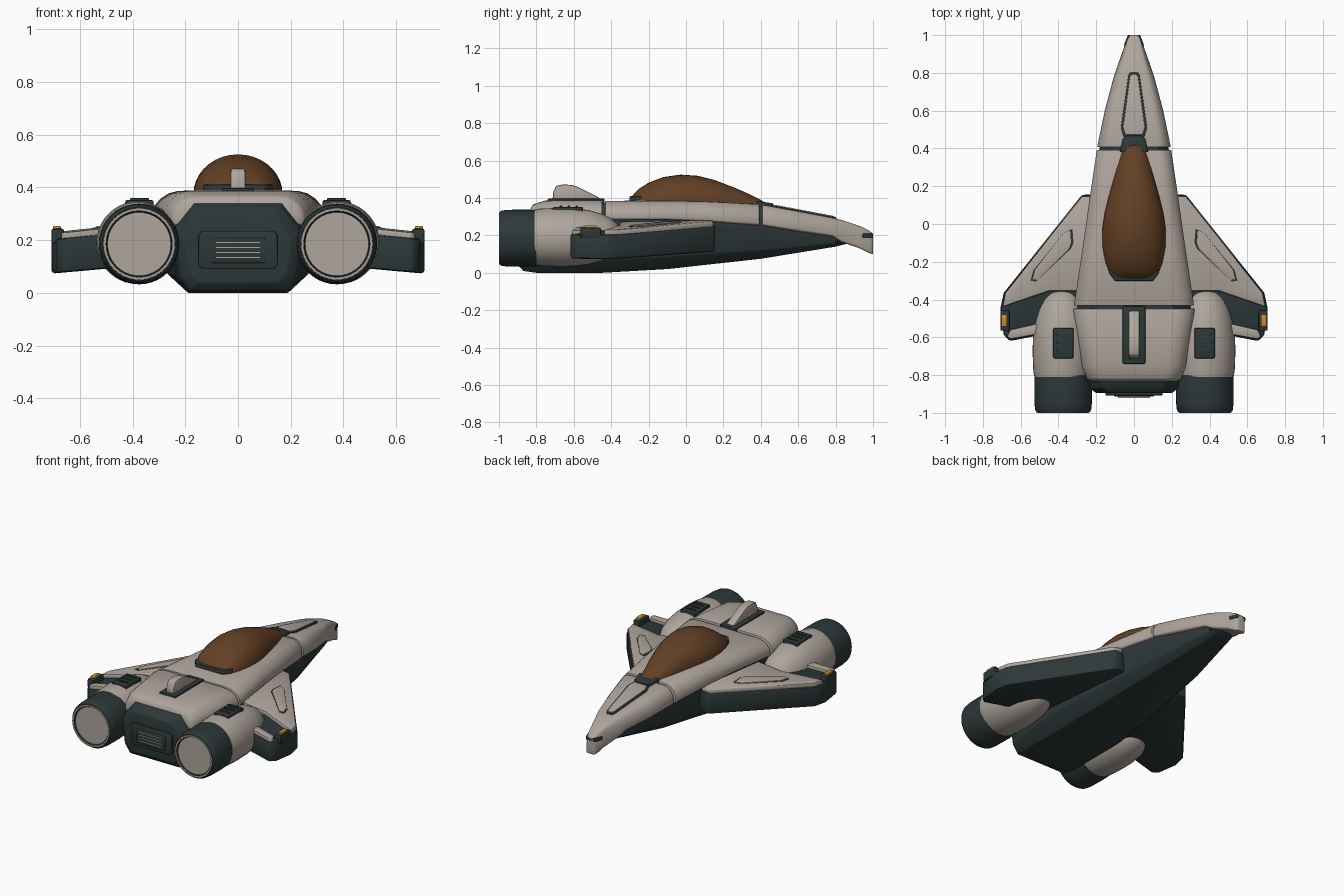
import bpy, bmesh, math

cube = bpy.data.objects.get("Cube")
if cube:
    bpy.data.objects.remove(cube, do_unlink=True)


def material(name, rgb):
    m = bpy.data.materials.new(name)
    m.use_nodes = True
    m.diffuse_color = (*rgb, 1)
    m.node_tree.nodes["Principled BSDF"].inputs["Base Color"].default_value = (*rgb, 1)
    return m


GREY = material("warm grey", (0.43, 0.38, 0.335))
DARK = material("dark slate", (0.026, 0.040, 0.041))
BROWN = material("amber brown glass", (0.125, 0.052, 0.018))
BEIGE = material("engine glow beige", (0.60, 0.42, 0.21))
ORANGE = material("orange lamp", (0.60, 0.26, 0.03))
SIDES = (("left", 1), ("right", -1))


def loft(name, rings, mat, bevel=0.0, sharp=38):
    """Skin a row of closed rings, cap both ends, bevel the sharp edges."""
    bm = bmesh.new()
    rows = [[bm.verts.new(p) for p in ring] for ring in rings]
    n = len(rows[0])
    for a, b in zip(rows, rows[1:]):
        for i in range(n):
            j = (i + 1) % n
            bm.faces.new((a[i], a[j], b[j], b[i]))
    bm.faces.new(rows[0])
    bm.faces.new(rows[-1])
    bmesh.ops.recalc_face_normals(bm, faces=bm.faces)
    if bevel:
        edges = [e for e in bm.edges if e.calc_face_angle(0) > math.radians(sharp)]
        bmesh.ops.bevel(bm, geom=edges, offset=bevel, segments=2, profile=0.5,
                        affect='EDGES', clamp_overlap=True)
    mesh = bpy.data.meshes.new(name)
    bm.to_mesh(mesh)
    bm.free()
    mesh.materials.append(mat)
    mesh.polygons.foreach_set("use_smooth", [True] * len(mesh.polygons))
    mesh.set_sharp_from_angle(angle=math.radians(sharp))
    ob = bpy.data.objects.new(name, mesh)
    bpy.context.collection.objects.link(ob)
    return ob


def prism(name, outline, low, high, mat, bevel=0.0, side=1):
    """Plan outline raised between two heights, each a number or f(x, y)."""
    def ring(h):
        return [(side * x, y, h(x, y) if callable(h) else h) for x, y in outline]
    return loft(name, [ring(low), ring(high)], mat, bevel)


def box(name, x0, x1, y0, y1, z0, z1, mat, bevel=0.0, side=1):
    return prism(name, [(x0, y0), (x1, y0), (x1, y1), (x0, y1)], z0, z1, mat, bevel, side)


def mirrored(half):
    return half + [(-x, y) for x, y in reversed(half)]


def lathe(name, cx, cz, profile, mat, bevel=0.0):
    n = 40
    return loft(name, [[(cx + r * math.cos(math.tau * i / n), y,
                         cz + r * math.sin(math.tau * i / n)) for i in range(n)]
                       for y, r in profile], mat, bevel)


# Hull shells: stations of (y, half width, top, lower edge)
def shell(name, stations):
    shape = [(0.9, 0), (1, 0.08), (1, 0.36), (0.975, 0.55), (0.92, 0.73),
             (0.82, 0.91), (0.72, 0.98), (0.6, 1)]
    rings = []
    for y, w, top, edge in stations:
        half = [(w * a, edge + (top - edge) * b) for a, b in shape]
        rings.append([(x, y, z) for x, z in mirrored(half)])
    loft(name, rings, GREY, 0.006)


shell("rear_deck", [(-0.835, 0.225, 0.335, 0.25), (-0.82, 0.25, 0.365, 0.25),
                    (-0.75, 0.275, 0.387, 0.26), (-0.448, 0.322, 0.388, 0.27)])
shell("cockpit_shell", [(-0.432, 0.318, 0.385, 0.28), (-0.1, 0.268, 0.386, 0.28),
                        (0.1, 0.24, 0.382, 0.272), (0.393, 0.197, 0.368, 0.25)])
shell("nose_shell", [(0.407, 0.195, 0.365, 0.25), (0.6, 0.155, 0.33, 0.22),
                     (0.78, 0.107, 0.295, 0.195), (0.83, 0.09, 0.283, 0.165),
                     (0.93, 0.055, 0.25, 0.13), (0.98, 0.04, 0.225, 0.105),
                     (1.0, 0.028, 0.21, 0.10)])

# Dark lower hull: (y, half width, top, side height, keel half width, keel height)
rings = []
for y, w, top, mid, keel, low in [
        (-0.895, 0.20, 0.30, 0.21, 0.15, 0.04), (-0.87, 0.235, 0.325, 0.23, 0.18, 0.01),
        (-0.80, 0.255, 0.35, 0.25, 0.19, 0.0), (-0.45, 0.30, 0.372, 0.285, 0.19, 0.0),
        (-0.1, 0.255, 0.37, 0.285, 0.17, 0.02), (0.4, 0.183, 0.355, 0.255, 0.115, 0.075),
        (0.8, 0.088, 0.27, 0.2, 0.05, 0.14), (0.9, 0.045, 0.24, 0.19, 0.025, 0.165)]:
    half = [(keel, low), (keel + (w - keel) * 0.7, low + (mid - low) * 0.25),
            (w, mid - 0.03), (w, mid), (w * 0.68, top)]
    rings.append([(x, y, z) for x, z in mirrored(half)])
loft("lower_hull", rings, DARK, 0.008, 30)

# Canopy: half-elliptical sections (y, half width, top)
rings = []
for y, w, top in [(-0.295, 0.10, 0.395), (-0.28, 0.115, 0.42), (-0.25, 0.135, 0.45),
                  (-0.2, 0.153, 0.482), (-0.12, 0.168, 0.512), (-0.03, 0.169, 0.525),
                  (0.06, 0.156, 0.519), (0.15, 0.133, 0.497), (0.25, 0.104, 0.459),
                  (0.33, 0.083, 0.425), (0.4, 0.064, 0.39), (0.43, 0.05, 0.37)]:
    base = 0.375 if y < 0.3 else 0.345
    rings.append([(w * math.cos(math.pi * i / 18), y,
                   base + (top - base) * math.sin(math.pi * i / 18)) for i in range(19)])
loft("canopy", rings, BROWN, 0, 60)
prism("canopy_rear_frame", mirrored([(0.1, -0.302), (0.135, -0.255), (0.12, -0.22)]),
      0.37, 0.41, DARK, 0.006)
prism("canopy_front_frame", mirrored([(0.075, 0.38), (0.06, 0.45), (0.04, 0.468)]),
      0.34, lambda x, y: 0.384 - (y - 0.38) * 0.15, DARK, 0.006)


# Nose hatch and tip slot
def nose_top(offset):
    return lambda x, y: 0.365 - (y - 0.41) * 0.19 + offset


prism("nose_hatch_rim", mirrored([(0.055, 0.46), (0.07, 0.51), (0.03, 0.79), (0.018, 0.805)]),
      nose_top(-0.02), nose_top(0.006), DARK, 0.003)
prism("nose_hatch", mirrored([(0.045, 0.472), (0.057, 0.512), (0.021, 0.78), (0.013, 0.793)]),
      nose_top(-0.01), nose_top(0.011), GREY, 0.003)
prism("nose_tip_slot", mirrored([(0.054, 0.945), (0.033, 1.0)]), 0.185, 0.21, DARK, 0.004)

# Dorsal fin on its plate
box("fin_plate", -0.06, 0.06, -0.74, -0.435, 0.365, 0.397, DARK, 0.006)
fin = [(-0.715, 0.38), (-0.71, 0.43), (-0.695, 0.465), (-0.66, 0.472), (-0.61, 0.47),
       (-0.57, 0.455), (-0.46, 0.4), (-0.46, 0.38)]
loft("dorsal_fin", [[(x, y, z) for y, z in fin] for x in (-0.028, 0.028)], GREY, 0.008)


# Rear grille: rounded plates and slats
def rear_plate(name, w, z0, z1, y0, y1, mat, cut):
    half = [(w - cut, z0), (w, z0 + cut), (w, z1 - cut), (w - cut, z1)]
    loft(name, [[(x, y, z) for x, z in mirrored(half)] for y in (y0, y1)], mat, 0.004)


rear_plate("grille_plate", 0.15, 0.09, 0.235, -0.907, -0.85, DARK, 0.015)
rear_plate("grille_recess", 0.105, 0.113, 0.208, -0.914, -0.88, DARK, 0.008)
for i in range(4):
    z = 0.13 + i * 0.019
    box(f"grille_slat_{i + 1}", -0.085, 0.085, -0.921, -0.90, z, z + 0.007, GREY)


# Wings, engines and their fittings
def wing_top(offset):
    return lambda x, y: 0.25 - (x - 0.27) * 0.105 + offset


def wing_bottom(x, y):
    return 0.112 - (x - 0.27) * 0.09


for label, s in SIDES:
    prism(f"{label}_wing_body", [(0.2, 0.155), (0.275, 0.155), (0.69, -0.365), (0.708, -0.45),
                                 (0.69, -0.585), (0.66, -0.62), (0.2, -0.53)],
          wing_bottom, wing_top(0), DARK, 0.014, s)
    prism(f"{label}_wing_skin", [(0.2, 0.148), (0.275, 0.146), (0.682, -0.365), (0.697, -0.44),
                                 (0.45, -0.355), (0.2, -0.355)],
          wing_top(-0.01), wing_top(0.025), GREY, 0.01, s)
    prism(f"{label}_wing_flap", [(0.46, -0.515), (0.655, -0.56), (0.672, -0.595),
                                 (0.655, -0.61), (0.46, -0.575)],
          wing_top(-0.01), wing_top(0.02), GREY, 0.006, s)
    hatch = [(0.328, -0.025), (0.322, -0.1), (0.335, -0.13), (0.52, -0.305),
             (0.55, -0.3), (0.535, -0.245), (0.37, -0.045)]
    cx = sum(p[0] for p in hatch) / len(hatch)
    cy = sum(p[1] for p in hatch) / len(hatch)
    inner = [(cx + (x - cx) * 0.9, cy + (y - cy) * 0.95) for x, y in hatch]
    hatch = [(x - (0.33 - 0.328), y) for x, y in hatch]
    prism(f"{label}_wing_hatch_rim", hatch, wing_top(0.015), wing_top(0.027), DARK, 0, s)
    prism(f"{label}_wing_hatch", inner, wing_top(0.015), wing_top(0.031), GREY, 0.002, s)

    # Wingtip lamp
    box(f"{label}_lamp_housing", 0.66, 0.708, -0.565, -0.455, 0.185, 0.243, DARK, 0.008, s)
    box(f"{label}_lamp", 0.672, 0.702, -0.543, -0.478, 0.225, 0.254, ORANGE, 0.005, s)

    # Engine nacelle, nozzle and glow
    ex, ez = 0.375 * s, 0.185
    nacelle = [(-0.81, 0.147), (-0.78, 0.153), (-0.68, 0.157), (-0.6, 0.155), (-0.52, 0.145),
               (-0.45, 0.125), (-0.4, 0.1), (-0.365, 0.07), (-0.35, 0.03)]
    lathe(f"{label}_nacelle", 0.38 * s, 0.19, nacelle, GREY)
    lathe(f"{label}_nozzle", ex, ez,
          [(-0.80, 0.13), (-0.80, 0.15), (-0.85, 0.153), (-0.95, 0.152), (-0.985, 0.148),
           (-0.997, 0.14), (-0.997, 0.124), (-0.975, 0.112), (-0.91, 0.088)], DARK)
    lathe(f"{label}_glow_disc", ex, ez, [(-0.905, 0.083), (-0.915, 0.083)], BEIGE)
    ring = [(-0.99, 0.137), (-1.0, 0.135), (-1.0, 0.127), (-0.99, 0.125)]
    lathe(f"{label}_nozzle_ring", ex, ez, ring + ring[:1], GREY).data.polygons[0].material_index = 0

    # Nacelle vent with raised slats
    box(f"{label}_vent", 0.32, 0.428, -0.712, -0.55, 0.32, 0.352, DARK, 0.008, s)
    for i in range(3):
        y = -0.675 + i * 0.042
        box(f"{label}_vent_slat_{i + 1}", 0.338, 0.41, y, y + 0.014, 0.345, 0.359, DARK, 0.003, s)
